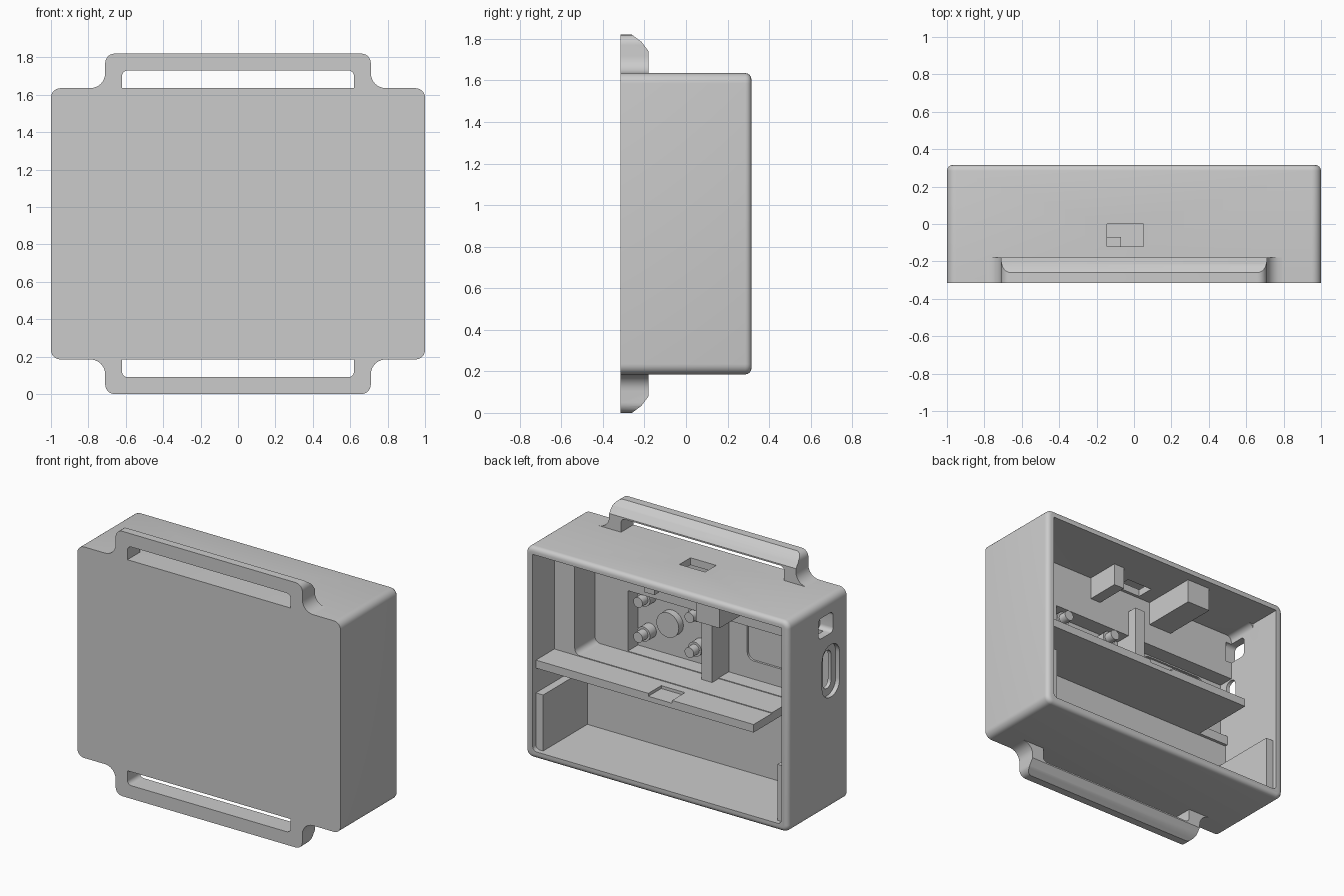
import bpy, bmesh, math
from mathutils import Vector

if "Cube" in bpy.data.objects:
    bpy.data.objects.remove(bpy.data.objects["Cube"])

grey = bpy.data.materials.new("plain_grey")
grey.use_nodes = True
tone = (0.6, 0.6, 0.6, 1)
grey.diffuse_color = tone
grey.node_tree.nodes["Principled BSDF"].inputs["Base Color"].default_value = tone

TOP, BOTTOM, FRONT, BACK = 1.635, 0.185, -0.315, 0.315
HEIGHT = TOP + BOTTOM


def make_object(name, bm):
    bmesh.ops.recalc_face_normals(bm, faces=bm.faces)
    mesh = bpy.data.meshes.new(name)
    bm.to_mesh(mesh)
    bm.free()
    mesh.materials.append(grey)
    obj = bpy.data.objects.new(name, mesh)
    bpy.context.collection.objects.link(obj)
    return obj


def round_edges(bm, edges, radius, segments=6):
    bmesh.ops.bevel(bm, geom=list(edges), offset=radius, segments=segments,
                    profile=0.5, affect='EDGES', clamp_overlap=True)


def box_mesh(xs, ys, zs, radius=0, axis=1):
    """Box between limits, with the edges along one axis rounded."""
    bm = bmesh.new()
    bmesh.ops.create_cube(bm, size=1)
    for v in bm.verts:
        v.co = [lim[0] if c < 0 else lim[1] for c, lim in zip(v.co, (xs, ys, zs))]
    if radius:
        along = [e for e in bm.edges
                 if abs((e.verts[0].co - e.verts[1].co).normalized()[axis]) > 0.9]
        round_edges(bm, along, radius)
    return bm


def box(name, xs, ys, zs, radius=0, axis=1):
    return make_object(name, box_mesh(xs, ys, zs, radius, axis))


def rod(name, x, z, y0, y1, radius):
    """Cylinder running front to back."""
    bm = bmesh.new()
    bmesh.ops.create_cone(bm, cap_ends=True, segments=32, radius1=radius,
                          radius2=radius, depth=y1 - y0)
    for v in bm.verts:
        v.co = (x + v.co.x, (y0 + y1) / 2 + v.co.z, z + v.co.y)
    return make_object(name, bm)


def cut(target, cutter):
    mod = target.modifiers.new("cut", 'BOOLEAN')
    mod.operation, mod.solver, mod.object = 'DIFFERENCE', 'EXACT', cutter
    bpy.context.view_layer.objects.active = target
    bpy.ops.object.modifier_apply(modifier=mod.name)
    bpy.data.objects.remove(cutter)


def smooth(obj):
    bpy.ops.object.select_all(action='DESELECT')
    obj.select_set(True)
    bpy.context.view_layer.objects.active = obj
    bpy.ops.object.shade_smooth_by_angle(angle=math.radians(30))


# Housing block with rounded corners and a soft rear rim
bm = box_mesh((-1, 1), (FRONT, BACK), (BOTTOM, TOP), 0.05)
rim = [e for e in bm.edges if all(v.co.y > BACK - 0.001 for v in e.verts)]
round_edges(bm, rim, 0.03, 4)
housing = make_object("housing", bm)

# Hollows: rear opening, compartments around the shelf, pockets
OPEN, IN, CEIL, FLOOR, SHELF = 0.5, 0.945, 1.585, 0.235, 0.845
hollows = [
    ((-IN, IN), (0.28, OPEN), (FLOOR, CEIL), 0.03, 1),
    ((-0.89, 0.89), (-0.2, OPEN), (FLOOR, 0.79), 0, 1),
    ((-IN, IN), (-0.2, OPEN), (0.62, 0.79), 0, 1),
    ((-IN, IN), (0.08, OPEN), (SHELF, CEIL), 0, 1),
    ((-IN, 0.79), (-0.14, OPEN), (SHELF + 0.005, CEIL), 0.04, 1),
    ((-IN, -0.71), (-0.18, OPEN), (0.7, 0.95), 0, 1),
    ((-0.09, 0.09), (0.14, OPEN), (0.825, 1), 0, 1),
    ((-0.07, 0.54), (-0.25, OPEN), (SHELF + 0.01, 1.27), 0, 1),
    ((-IN, -0.15), (-0.25, OPEN), (SHELF + 0.01, 1.27), 0, 1),
    ((-0.8, -0.29), (-0.265, 0), (0.98, 1.26), 0.05, 1),
    # latch openings in the top and the right-hand wall
    ((-0.145, 0.05), (-0.12, 0), (1.5, 1.8), 0, 1),
    ((-1.1, -0.9), (-0.17, -0.01), (1.39, 1.53), 0.03, 0),
    # connector slot with its shallow surround
    ((-1.1, -0.97), (-0.24, -0.05), (0.95, 1.31), 0.09, 0),
    ((-1.1, -0.9), (-0.19, -0.1), (1.0, 1.26), 0.044, 0),
]
for xs, ys, zs, radius, axis in hollows:
    cut(housing, box("cutter", xs, ys, zs, radius, axis))
smooth(housing)

# Inner ribs and the screw block under the ceiling
box("divider_rib", (-0.15, -0.07), (-0.26, -0.07), (0.84, 1.45))
box("latch_rib", (0.17, 0.25), (-0.15, 0.1), (1.43, 1.6))
block = box("screw_block", (-0.43, -0.25), (-0.15, 0.25), (1.42, 1.6))
cut(block, rod("cutter", -0.34, 1.505, 0.1, 0.4, 0.035))
smooth(block)

# Mounting pins and the round pad on the pocket floor
for side, x in (("left", 0.45), ("right", 0.06)):
    for level, z in (("lower", 0.98), ("upper", 1.22)):
        smooth(rod(f"{level}_{side}_pin_base", x, z, -0.26, -0.18, 0.05))
        smooth(rod(f"{level}_{side}_pin_tip", x, z, -0.19, -0.12, 0.035))
smooth(rod("round_pad", 0.28, 1.08, -0.26, -0.2, 0.085))


def arc(cx, cz, radius, start, end, steps=6):
    angles = [math.radians(start + (end - start) * i / steps) for i in range(steps + 1)]
    return [(cx + radius * math.cos(a), cz + radius * math.sin(a)) for a in angles]


def strap_loop(name, flip):
    """Arched strap bar with flared feet and a chamfered rear edge."""
    half = arc(0.79, TOP + 0.08, 0.08, 270, 180)
    half += arc(0.66, HEIGHT - 0.05, 0.05, 0, 90)
    inner = [(0.62, TOP)] + arc(0.59, 1.7, 0.03, 0, 90)
    outline = half + [(-x, z) for x, z in reversed(half)]
    outline += [(-x, z) for x, z in inner] + list(reversed(inner))
    bm = bmesh.new()
    face = bm.faces.new([bm.verts.new((x, FRONT, z)) for x, z in outline])
    grown = bmesh.ops.extrude_face_region(bm, geom=[face])["geom"]
    for v in grown:
        if isinstance(v, bmesh.types.BMVert):
            v.co.y = -0.18
    for point, normal in (((0, -0.18, 1.74), (0, 0.08, 0.06)),
                          ((0, -0.22, 1.79), (0, 0.03, 0.04))):
        res = bmesh.ops.bisect_plane(bm, geom=bm.verts[:] + bm.edges[:] + bm.faces[:],
                                     plane_co=Vector(point), plane_no=Vector(normal),
                                     clear_outer=True)
        edges = [e for e in res["geom_cut"] if isinstance(e, bmesh.types.BMEdge)]
        bmesh.ops.edgeloop_fill(bm, edges=edges)
    if flip:
        for v in bm.verts:
            v.co.z = HEIGHT - v.co.z
    smooth(make_object(name, bm))


strap_loop("top_strap_loop", False)
strap_loop("bottom_strap_loop", True)
